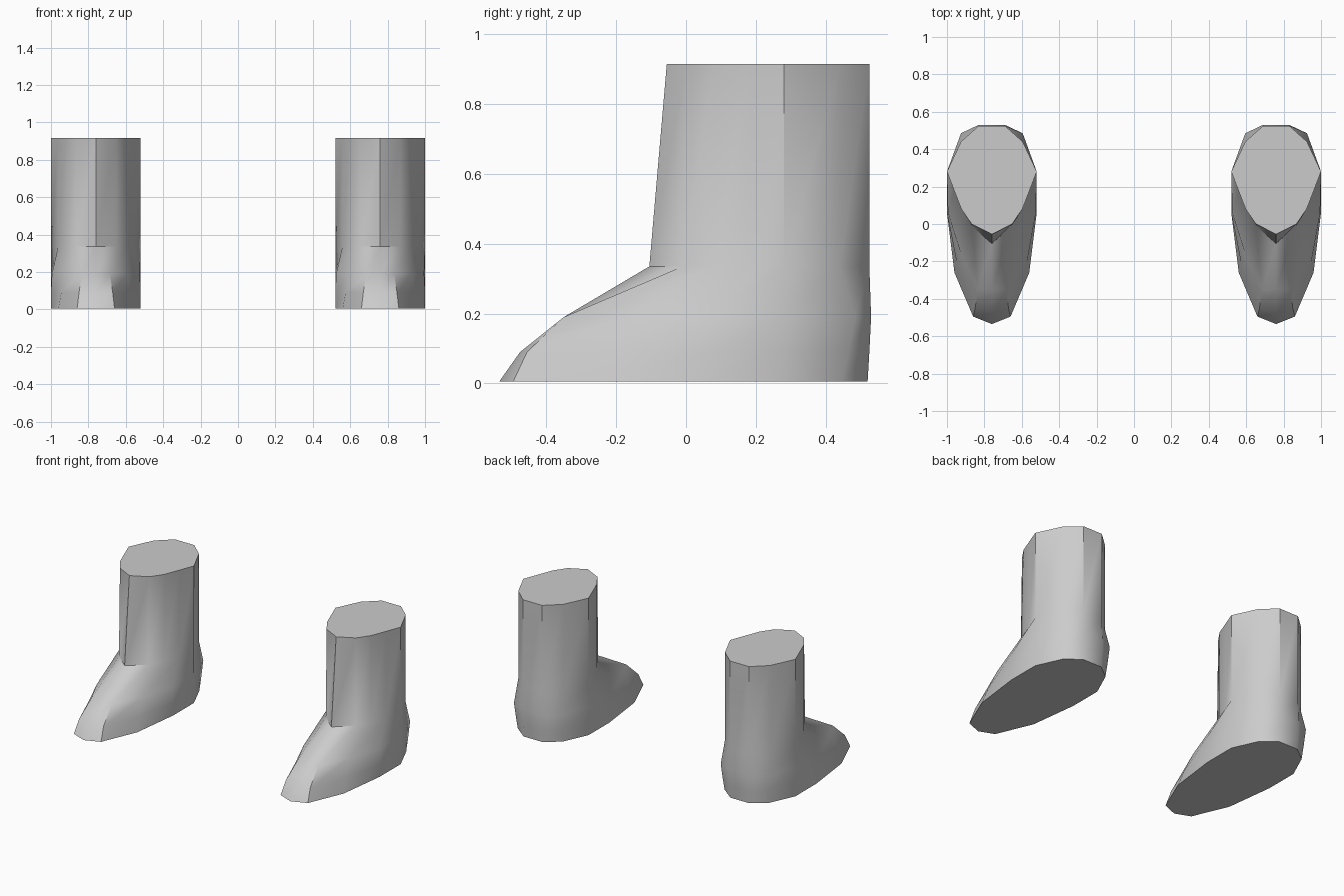
import bpy, bmesh, math

if "Cube" in bpy.data.objects:
    bpy.data.objects.remove(bpy.data.objects["Cube"])

# Half cross-sections, from front centre round to the heel: (z, [(x, y), ...])
SECTIONS = [
    (0.005, [(0, -.535), (.10, -.495), (.20, -.26), (.24, .06), (.24, .28), (.165, .445), (.07, .52)]),
    (0.09,  [(0, -.475), (.09, -.455), (.185, -.22), (.24, .06), (.24, .28), (.165, .465), (.07, .525)]),
    (0.19,  [(0, -.35), (.075, -.35), (.165, -.16), (.235, .06), (.24, .28), (.165, .485), (.07, .53)]),
    (0.335, [(0, -.105), (.108, -.01), (.163, .08), (.202, .18), (.24, .28), (.165, .44), (.07, .525)]),
    (0.915, [(0, -.055), (.108, 0), (.163, .08), (.202, .18), (.24, .28), (.165, .44), (.07, .525)]),
]


def make_boot(name, x0):
    bm = bmesh.new()
    rings = []
    for z, half in SECTIONS:
        outline = half + [(-x, y) for x, y in reversed(half[1:])]
        rings.append([bm.verts.new((x0 + x, y, z)) for x, y in outline])
    # Walls between neighbouring sections
    n = len(rings[0])
    for low, high in zip(rings, rings[1:]):
        for i in range(n):
            j = (i + 1) % n
            bm.faces.new((low[i], low[j], high[j], high[i]))
    # Flat sole and flat top
    bm.faces.new(list(reversed(rings[0])))
    bm.faces.new(rings[-1])
    bmesh.ops.recalc_face_normals(bm, faces=bm.faces)
    mesh = bpy.data.meshes.new(name)
    bm.to_mesh(mesh)
    bm.free()
    obj = bpy.data.objects.new(name, mesh)
    bpy.context.collection.objects.link(obj)
    bpy.ops.object.select_all(action='DESELECT')
    obj.select_set(True)
    bpy.context.view_layer.objects.active = obj
    bpy.ops.object.shade_smooth_by_angle(angle=math.radians(40))


# Pair of boots
for name, x0 in (("left_boot", 0.76), ("right_boot", -0.76)):
    make_boot(name, x0)
